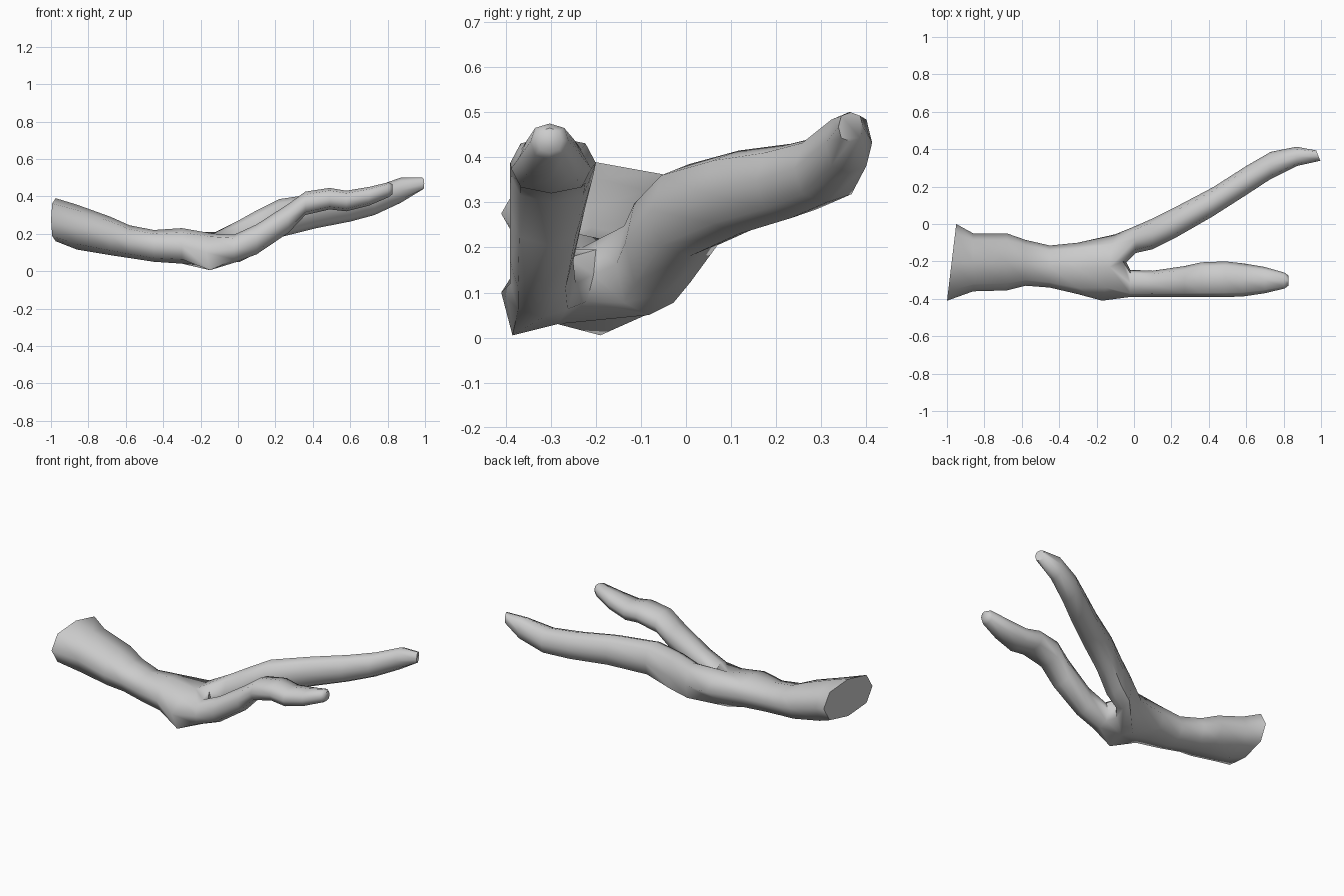
import bpy, bmesh, math

N = 8
bm = bmesh.new()


def ring(x, y0, y1, z0, z1, slant=0.0):
    """Eight-sided cross-section spanning y0..y1, z0..z1; slant shifts x with y."""
    cy, cz, ry, rz = (y0 + y1) / 2, (z0 + z1) / 2, (y1 - y0) / 2, (z1 - z0) / 2
    out = []
    for k in range(N):
        a = 2 * math.pi * k / N
        f = 1.07 if k % 2 else 1.0
        y = cy + f * ry * math.cos(a)
        out.append(bm.verts.new((x + slant * (y - cy), y, cz + f * rz * math.sin(a))))
    return out


def bridge(a, b):
    for k in range(N):
        j = (k + 1) % N
        bm.faces.new((a[k], a[j], b[j], b[k]))


def tube(sections, start=None):
    prev = start
    for s in sections:
        cur = ring(*s)
        if prev:
            bridge(prev, cur)
        else:
            bm.faces.new(cur)
        prev = cur
    return prev


# trunk, from the flared cut end to just before the fork
last = tube([
    (-0.975, -0.41, 0.0, 0.16, 0.39, 0.12),
    (-0.86, -0.36, -0.05, 0.115, 0.355),
    (-0.68, -0.355, -0.05, 0.085, 0.29),
    (-0.58, -0.33, -0.085, 0.07, 0.245),
    (-0.45, -0.34, -0.115, 0.05, 0.22),
    (-0.30, -0.375, -0.10, 0.04, 0.23),
])

# fork ring: two lobes below, split in the middle by the crotch
fork = [bm.verts.new(p) for p in (
    (-0.10, -0.055, 0.13), (-0.12, -0.11, 0.21), (-0.13, -0.23, 0.20),
    (-0.15, -0.34, 0.185), (-0.17, -0.41, 0.10), (-0.15, -0.385, 0.005),
    (-0.15, -0.285, 0.03), (-0.15, -0.19, 0.005))]
bridge(last, fork)
c1, c2, c3 = [bm.verts.new(p) for p in (
    (-0.06, -0.20, 0.195), (-0.04, -0.205, 0.14), (-0.06, -0.22, 0.08))]

# long rear branch
tip_a = tube([
    (0.01, -0.155, -0.01, 0.05, 0.275),
    (0.10, -0.135, 0.03, 0.095, 0.325),
    (0.22, -0.075, 0.09, 0.18, 0.385),
    (0.42, 0.04, 0.195, 0.23, 0.415),
    (0.60, 0.155, 0.31, 0.265, 0.43),
    (0.73, 0.24, 0.385, 0.30, 0.45),
    (0.87, 0.31, 0.413, 0.365, 0.50),
    (0.985, 0.338, 0.393, 0.435, 0.50, -0.4),
], [fork[0], fork[1], fork[2], c1, c2, c3, fork[6], fork[7]])
bm.faces.new(tip_a)

# shorter front branch
tip_b = tube([
    (-0.02, -0.39, -0.245, 0.045, 0.195),
    (0.10, -0.39, -0.25, 0.09, 0.25),
    (0.27, -0.39, -0.225, 0.205, 0.36),
    (0.36, -0.39, -0.205, 0.30, 0.425),
    (0.49, -0.39, -0.20, 0.33, 0.445),
    (0.58, -0.388, -0.21, 0.32, 0.43),
    (0.70, -0.37, -0.23, 0.35, 0.45),
    (0.805, -0.345, -0.26, 0.395, 0.475),
    (0.825, -0.33, -0.275, 0.41, 0.465),
], [c2, c1, fork[2], fork[3], fork[4], fork[5], fork[6], c3])
bm.faces.new(tip_b)

bmesh.ops.recalc_face_normals(bm, faces=bm.faces[:])
mesh = bpy.data.meshes.new("forked_branch")
bm.to_mesh(mesh)
bm.free()
obj = bpy.data.objects.new("forked_branch", mesh)
bpy.context.collection.objects.link(obj)
bpy.context.view_layer.objects.active = obj
obj.select_set(True)
bpy.ops.object.shade_smooth_by_angle(angle=math.radians(60))
